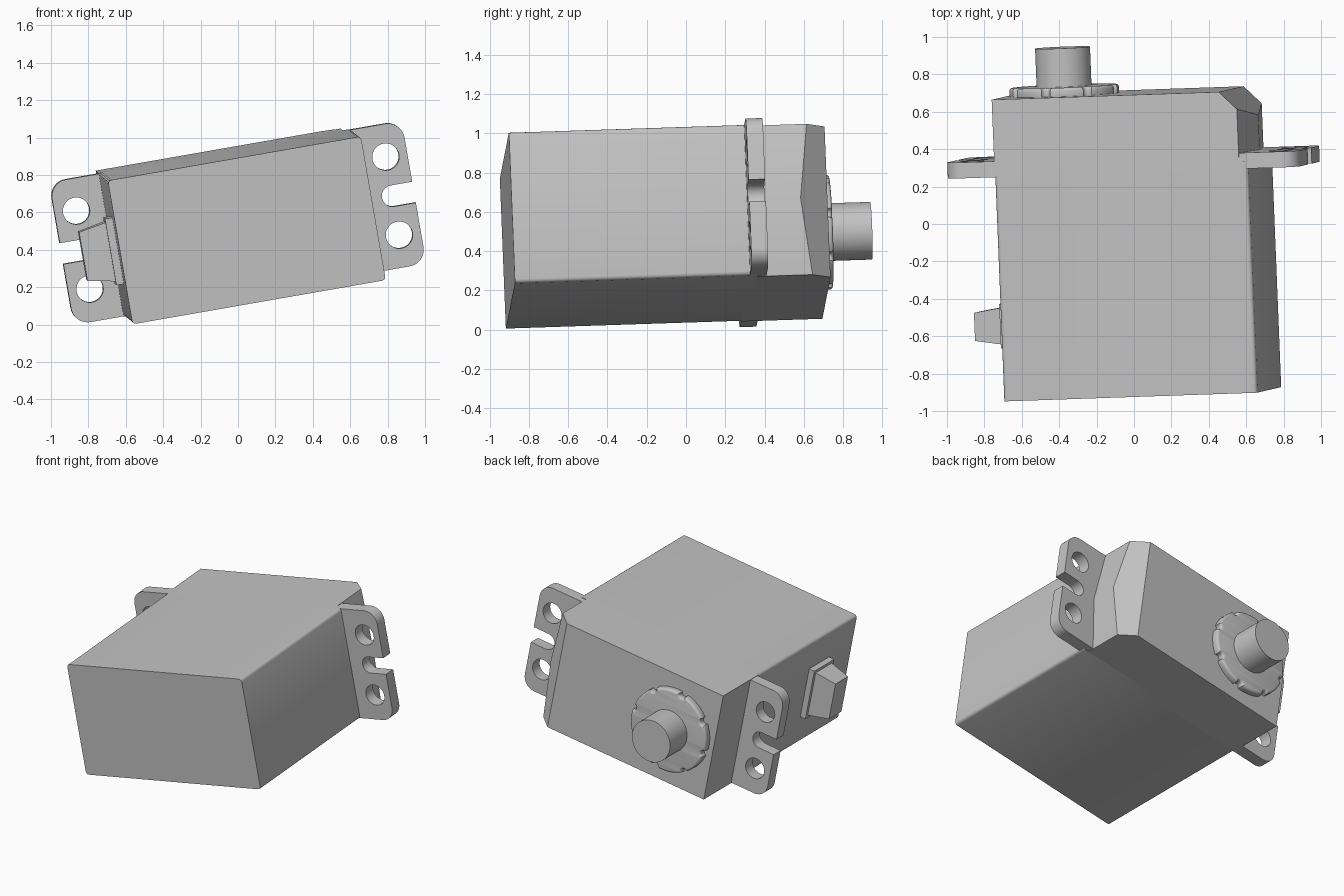
import bpy, bmesh
from math import sin, cos, pi, radians
from mathutils import Matrix, Vector

cube = bpy.data.objects.get("Cube")
if cube:
    bpy.data.objects.remove(cube, do_unlink=True)

# One plain grey for the whole model
grey = bpy.data.materials.new("plain grey")
grey.use_nodes = True
COLOUR = (0.55, 0.55, 0.55, 1)
grey.diffuse_color = COLOUR
grey.node_tree.nodes["Principled BSDF"].inputs["Base Color"].default_value = COLOUR

# Tilted frame: x = case width, y = case depth from front face, z = case height
depth_axis = Vector((-0.04, 0.9986, 0.033)).normalized()
width_axis = Vector((0.985, 0.034, 0.172))
width_axis = (width_axis - depth_axis * width_axis.dot(depth_axis)).normalized()
height_axis = width_axis.cross(depth_axis)
FRAME = Matrix((width_axis, depth_axis, height_axis)).transposed().to_4x4()
FRAME.translation = (0.047, -0.91, 0.504)

HALF_W, HALF_H = 0.6875, 0.39
parts = []


def add_part(name, bm):
    bmesh.ops.recalc_face_normals(bm, faces=bm.faces[:])
    mesh = bpy.data.meshes.new(name)
    bm.to_mesh(mesh)
    bm.free()
    mesh.materials.clear()
    mesh.materials.append(grey)
    obj = bpy.data.objects.new(name, mesh)
    bpy.context.collection.objects.link(obj)
    obj.matrix_world = FRAME
    parts.append(obj)
    return obj


def hull(name, points):
    bm = bmesh.new()
    for p in points:
        bm.verts.new(p)
    bmesh.ops.convex_hull(bm, input=bm.verts[:])
    bmesh.ops.dissolve_limit(bm, angle_limit=radians(1), verts=bm.verts[:], edges=bm.edges[:])
    return add_part(name, bm)


def arc(cx, cz, r, start, end, steps=10):
    angles = [radians(start + (end - start) * i / steps) for i in range(steps + 1)]
    return [(cx + r * cos(a), cz + r * sin(a)) for a in angles]


def plate(name, outlines, y0, y1, rounding=0):
    """Extrude outlines (first is the rim, the rest are holes) from y0 to y1."""
    curve = bpy.data.curves.new(name, "CURVE")
    curve.dimensions, curve.fill_mode = "2D", "BOTH"
    curve.extrude = (y1 - y0) / 2 - rounding
    curve.bevel_depth, curve.offset, curve.bevel_resolution = rounding, -rounding, 2
    for outline in outlines:
        spline = curve.splines.new("POLY")
        spline.points.add(len(outline) - 1)
        for point, (x, z) in zip(spline.points, outline):
            point.co = (x, z, 0, 1)
        spline.use_cyclic_u = True
    temp = bpy.data.objects.new(name, curve)
    bpy.context.collection.objects.link(temp)
    bpy.context.view_layer.update()
    solid = bpy.data.meshes.new_from_object(temp.evaluated_get(bpy.context.evaluated_depsgraph_get()))
    bpy.data.objects.remove(temp)
    bpy.data.curves.remove(curve)
    bm = bmesh.new()
    bm.from_mesh(solid)
    bpy.data.meshes.remove(solid)
    bmesh.ops.remove_doubles(bm, verts=bm.verts[:], dist=0.0001)
    bm.transform(Matrix.Translation((0, (y0 + y1) / 2, 0)) @ Matrix.Rotation(pi / 2, 4, "X"))
    return add_part(name, bm)


# Main case with softened long edges
bm = bmesh.new()
bmesh.ops.create_cube(bm, size=1)
bm.transform(Matrix.Translation((0, 0.62, 0)) @ Matrix.Diagonal((2 * HALF_W, 1.24, 2 * HALF_H, 1)))
long_edges = [e for e in bm.edges if abs((e.verts[0].co - e.verts[1].co).y) > 1]
bmesh.ops.bevel(bm, geom=long_edges, offset=0.02, segments=3, profile=0.5, affect="EDGES")
add_part("main_case", bm)

# Rear cover: ridged side and cut corner
cover = [(HALF_W, 1.2, 0), (HALF_W, 1.4725, 0)]
for z in (-HALF_H, HALF_H):
    cover += [(-HALF_W, 1.2, z), (-HALF_W, 1.615, z),
              (0.64, 1.2, z), (0.64, 1.52, z), (0.545, 1.615, z)]
hull("rear_cover", cover)

# Mounting ears: rounded plates with two holes and an open slot
for side, label in ((1, "left"), (-1, "right")):
    outer, r, hole_x, top = 0.957, 0.09, 0.84, 0.387
    rim = [(0.6, -top)] + arc(outer - r, -top + r, r, -90, 0)
    rim += [(outer, -0.057)] + arc(hole_x, 0, 0.057, 270, 90, 14) + [(outer, 0.057)]
    rim += arc(outer - r, top - r, r, 0, 90) + [(0.6, top)]
    holes = [arc(hole_x, z, 0.072, 0, 350, 35) for z in (-0.212, 0.212)]
    plate(label + "_mounting_ear",
          [[(side * x, z) for x, z in line] for line in [rim] + holes], 1.2, 1.285)

# Collar around the shaft, with small notches in its rim
SHAFT_X, NOTCHES, COLLAR_R = -0.36, 8, 0.293
collar = []
for i in range(NOTCHES):
    a = 360 * i / NOTCHES + 10
    cx = SHAFT_X + COLLAR_R * cos(radians(a))
    cz = COLLAR_R * sin(radians(a))
    collar += arc(cx, cz, 0.024, a + 265, a + 95, 6)
    collar += arc(SHAFT_X, 0, COLLAR_R, a + 6, a + 360 / NOTCHES - 6, 8)
plate("shaft_collar", [collar], 1.6, 1.662, 0.015)

# Output shaft
plate("output_shaft", [arc(SHAFT_X, 0, 0.147, 0, 354, 59)], 1.6, 1.868)

# Cable outlet: base plate and tapered boss
hull("cable_base", [(x, y, z) for x in (-0.66, -0.728) for y in (0.275, 0.515) for z in (-0.18, 0.18)])
hull("cable_boss", [(x, 0.395 + sy * dy, sz * dz)
                    for x, dy, dz in ((-0.7, 0.102, 0.165), (-0.875, 0.075, 0.132))
                    for sy in (-1, 1) for sz in (-1, 1)])

# Smooth round surfaces, keep edges sharp
bpy.ops.object.select_all(action="DESELECT")
for obj in parts:
    obj.select_set(True)
bpy.context.view_layer.objects.active = parts[0]
bpy.ops.object.shade_smooth_by_angle(angle=radians(31))
